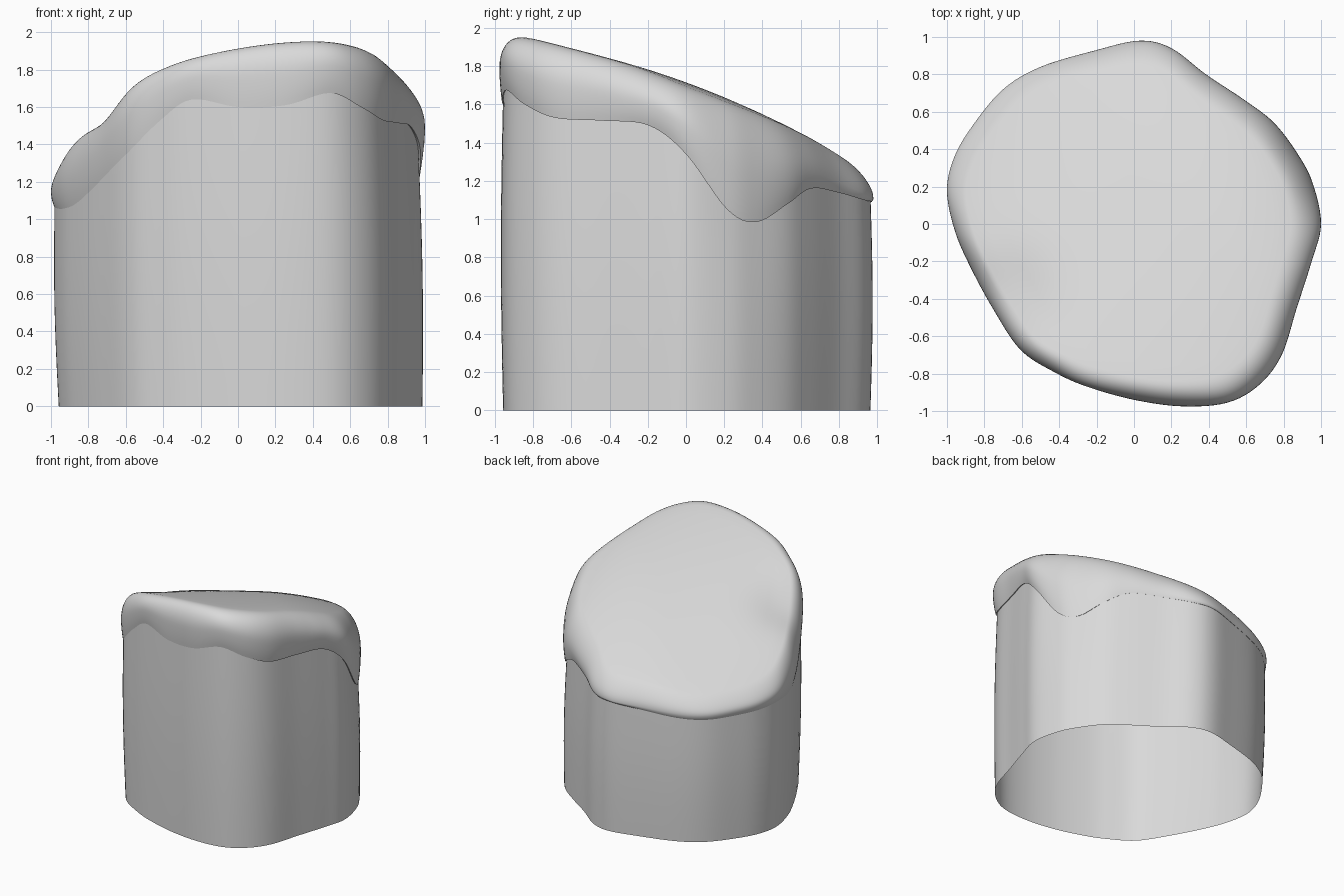
import bpy
import bmesh
import math
from mathutils import Vector

default_cube = bpy.data.objects.get("Cube")
if default_cube:
    bpy.data.objects.remove(default_cube, do_unlink=True)

STEPS = 6  # smooth subdivisions between outline points

# Outline of the pillar: x, y and the height of the cap's drooping edge there
OUTLINE = [Vector(p) for p in (
    (1, 0, 1.34), (.955, .22, 1.05), (.875, .375, .985), (.75, .54, 1.08),
    (.595, .66, 1.16), (.385, .8, 1.14), (.2, .94, 1.1), (.03, .98, 1.09),
    (-.2, .93, 1.07), (-.5, .84, 1.04), (-.7, .72, 1.03), (-.86, .53, 1.04),
    (-.96, .36, 1.05), (-1, .18, 1.06), (-.96, -.03, 1.05), (-.88, -.22, 1.08),
    (-.75, -.46, 1.2), (-.605, -.675, 1.35), (-.42, -.795, 1.53), (-.25, -.87, 1.64),
    (0, -.94, 1.6), (.26, -.975, 1.61), (.5, -.955, 1.675), (.67, -.86, 1.6),
    (.79, -.7, 1.53), (.87, -.45, 1.515), (.95, -.2, 1.49))]


def smooth_loop(points, steps):
    """Closed Catmull-Rom curve through the points."""
    result = []
    count = len(points)
    for i in range(count):
        a, b, c, d = (points[(i + k) % count] for k in (-1, 0, 1, 2))
        for step in range(steps):
            t = step / steps
            result.append(0.5 * (2 * b + (c - a) * t
                                 + (2 * a - 5 * b + 4 * c - d) * t * t
                                 + (3 * b - a - 3 * c + d) * t ** 3))
    return result


def top_height(x, y):
    """Domed top falling to the back, with a hollow and one worn corner."""
    dome = 1.645 + .19 * x - .355 * y - .08 * x * x - .05 * x ** 4 - .04 * y * y
    hollow = .08 * math.exp(-((x + .72) ** 2 + (y + .4) ** 2) / .06)
    worn_corner = .1 * max(0, x + y - .3) ** 2
    return dome + .08 * x * y - hollow - worn_corner


def inset(p):
    """How far the wall sits inside the cap; nearly flush at the back."""
    return .01 + .013 * abs(p.x) * (1 - max(0, p.y))


def bulge_height(p, top):
    """Height of the widest point of the cap: mid-side, but low behind."""
    share = min(1, max(.6 - p.y, abs(p.x)))
    return p.z + (.12 + .36 * share) * (top - p.z)


def build_rings(name, rings, material, center=None):
    """Bridge a list of rings into a surface, optionally closing its start."""
    bm = bmesh.new()
    loops = [[bm.verts.new(co) for co in ring] for ring in rings]
    for first, second in zip(loops, loops[1:]):
        for i in range(len(first)):
            bm.faces.new((first[i - 1], second[i - 1], second[i], first[i]))
    if center:
        hub = bm.verts.new(center)
        for i in range(len(loops[0])):
            bm.faces.new((hub, loops[0][i - 1], loops[0][i]))
    for face in bm.faces:
        face.smooth = True
    mesh = bpy.data.meshes.new(name)
    bm.to_mesh(mesh)
    bm.free()
    mesh.materials.append(material)
    obj = bpy.data.objects.new(name, mesh)
    bpy.context.scene.collection.objects.link(obj)
    return obj


# Single plain grey
GREY = (.7, .7, .7, 1)
grey = bpy.data.materials.new("light_grey")
grey.use_nodes = True
grey.diffuse_color = GREY
grey.node_tree.nodes["Principled BSDF"].inputs["Base Color"].default_value = GREY

outline = smooth_loop(OUTLINE, STEPS)


# Open-bottomed wall, tucked just under the cap and leaning slightly
def wall_point(p, t):
    scale = 1 - inset(p) + .012 * math.sin(math.pi * t) - .006
    shift = .015 - .022 * t
    return Vector((p.x * scale + shift, p.y * scale, (p.z + .04) * t))


levels = 12
wall_rings = [[wall_point(p, 1 - k / levels) for p in outline] for k in range(levels + 1)]
build_rings("pillar_wall", wall_rings, grey)


# Cap: domed top, rounded shoulder, bulging side and drooping lower edge
def shoulder_start(p):
    return .87 - .03 * p.x


def top_point(p, t):
    s = shoulder_start(p) * t
    return Vector((p.x * s, p.y * s, top_height(p.x * s, p.y * s)))


def shoulder_point(p, angle):
    start = shoulder_start(p)
    s = start + (1 - start) * math.sin(angle)
    top = top_height(p.x * s, p.y * s)
    middle = bulge_height(p, top)
    return Vector((p.x * s, p.y * s, middle + (top - middle) * math.cos(angle)))


def skirt_point(p, t):
    s = 1 - inset(p) * t * t
    middle = bulge_height(p, top_height(p.x, p.y))
    return Vector((p.x * s, p.y * s, middle + (p.z - middle) * t))


def lip_point(p):
    s = 1 - inset(p) - .02
    return Vector((p.x * s, p.y * s, p.z + .01))


cap_rings = [[top_point(p, k / 10) for p in outline] for k in range(1, 10)]
for k in range(11):
    cap_rings.append([shoulder_point(p, math.pi / 2 * k / 10) for p in outline])
for k in range(1, 7):
    cap_rings.append([skirt_point(p, k / 6) for p in outline])
cap_rings.append([lip_point(p) for p in outline])
cap = build_rings("drooping_cap", cap_rings, grey, (0, 0, top_height(0, 0)))

# Keep the cap's thin lower lip crisp
bpy.ops.object.select_all(action='DESELECT')
cap.select_set(True)
bpy.context.view_layer.objects.active = cap
bpy.ops.object.shade_smooth_by_angle(angle=math.radians(50))
